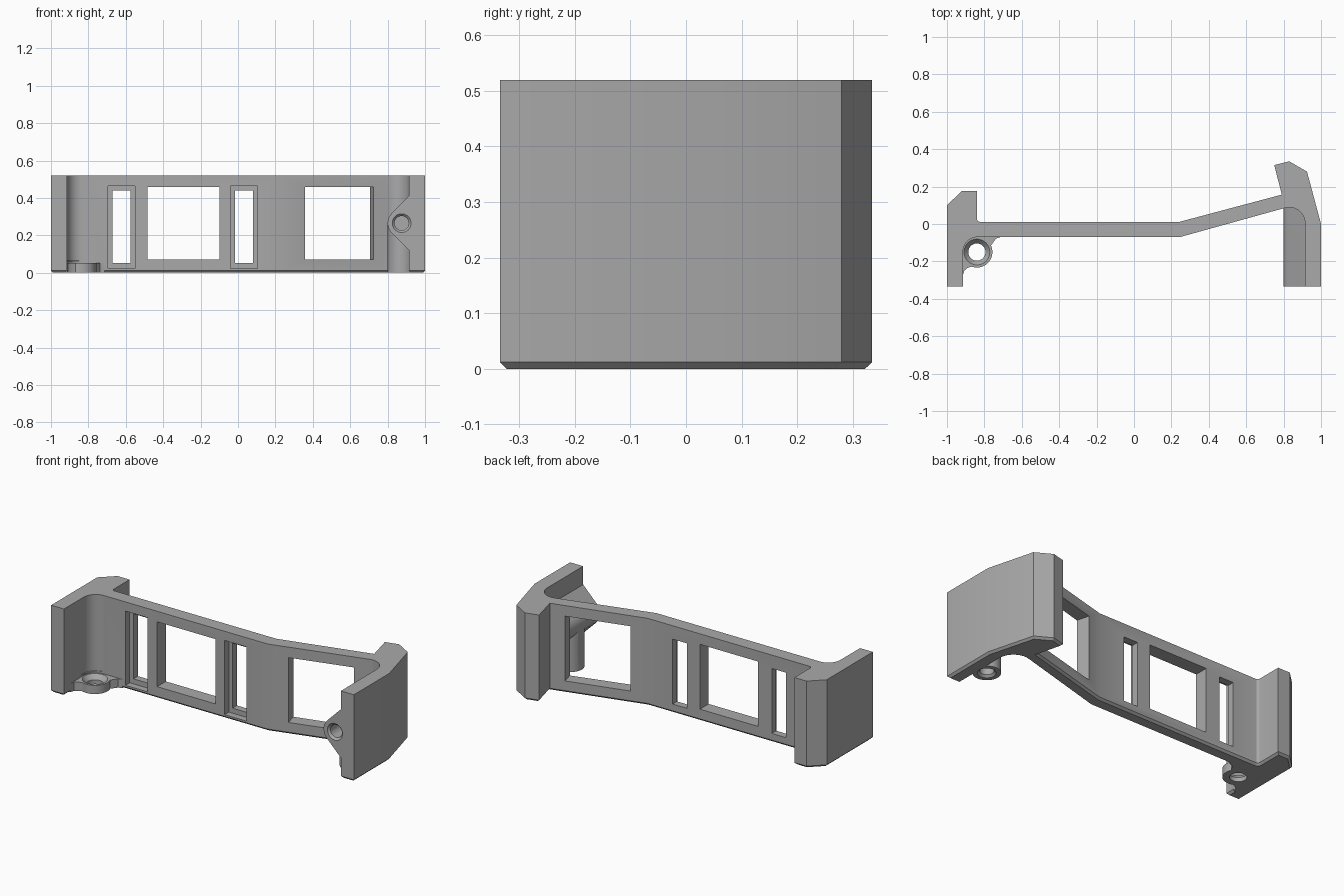
import bpy, bmesh, math
from mathutils import Matrix

if "Cube" in bpy.data.objects:
    bpy.data.objects.remove(bpy.data.objects["Cube"])

HEIGHT = 0.52
CHAMFER = 0.012

grey = bpy.data.materials.new("plain_grey")
grey.use_nodes = True
colour = (0.4, 0.4, 0.4, 1)
grey.diffuse_color = colour
grey.node_tree.nodes["Principled BSDF"].inputs["Base Color"].default_value = colour


def arc(cx, cy, r, start, end, steps=12):
    angles = [math.radians(start + (end - start) * i / steps) for i in range(steps + 1)]
    return [(cx + r * math.cos(a), cy + r * math.sin(a)) for a in angles]


def finish(bm, name):
    bmesh.ops.recalc_face_normals(bm, faces=bm.faces)
    mesh = bpy.data.meshes.new(name)
    bm.to_mesh(mesh)
    bm.free()
    mesh.materials.append(grey)
    obj = bpy.data.objects.new(name, mesh)
    bpy.context.collection.objects.link(obj)
    return obj


def prism(name, profile, low, high, axis="z", chamfer=0):
    """Extrude a profile along z, or an x-z profile along y."""
    bm = bmesh.new()
    if axis == "z":
        verts, step = [bm.verts.new((a, b, low)) for a, b in profile], (0, 0, high - low)
    else:
        verts, step = [bm.verts.new((a, low, b)) for a, b in profile], (0, high - low, 0)
    face = bm.faces.new(verts)
    new = bmesh.ops.extrude_face_region(bm, geom=[face])["geom"]
    bmesh.ops.translate(bm, vec=step, verts=[v for v in new if isinstance(v, bmesh.types.BMVert)])
    if chamfer:
        edges = [e for e in bm.edges if all(abs(v.co.z - low) < 1e-5 for v in e.verts)]
        bmesh.ops.bevel(bm, geom=edges, offset=chamfer, segments=1, affect="EDGES")
    return finish(bm, name)


def box(name, x0, x1, y0, y1, z0, z1):
    return prism(name, [(x0, y0), (x1, y0), (x1, y1), (x0, y1)], z0, z1)


def cone(name, centre, r_low, r_high, depth, along_y=False):
    bm = bmesh.new()
    turn = Matrix.Rotation(math.radians(-90), 4, "X") if along_y else Matrix()
    bmesh.ops.create_cone(bm, cap_ends=True, segments=48, radius1=r_low, radius2=r_high,
                          depth=depth, matrix=Matrix.Translation(centre) @ turn)
    return finish(bm, name)


def combine(target, tool, operation):
    mod = target.modifiers.new(operation.lower(), "BOOLEAN")
    mod.operation, mod.solver, mod.object = operation, "EXACT", tool
    bpy.ops.object.select_all(action="DESELECT")
    bpy.context.view_layer.objects.active = target
    target.select_set(True)
    bpy.ops.object.modifier_apply(modifier=mod.name)
    bpy.data.objects.remove(tool)


# Bracket body: two end legs joined by a bent web
outline = [(-1, -0.335), (-0.915, -0.335)]
outline += arc(-0.835, -0.15, 0.08, 180, 90)
outline += [(0.245, -0.07)]
outline += arc(0.83, 0.005, 0.084, 105, 0)
outline += [(0.914, -0.335), (1, -0.335), (1, 0), (0.925, 0.28), (0.83, 0.335),
            (0.75, 0.315), (0.79, 0.157), (0.245, 0.012)]
outline += arc(-0.825, 0.027, 0.015, 270, 180, 4)
outline += [(-0.84, 0.177), (-0.92, 0.177), (-1, 0.1)]
body = prism("bracket", outline, 0, HEIGHT, chamfer=CHAMFER)

# Horizontal screw boss on the left leg
bx, bz, br = 0.875, 0.265, 0.075
boss = [(0.95, 0.45), (bx + 0.039, 0.41)] + arc(bx, bz, br, 135, 225) \
    + [(bx + 0.039, 0.12), (0.95, 0.085)]
combine(body, prism("screw_boss", boss, -0.3349, 0.09, axis="y"), "UNION")

# Vertical post below the boss
post_y = -0.16
combine(body, cone("post", (bx, post_y, bz / 2), br, br, bz), "UNION")

# Screw tab in the corner of the right leg
tx, ty = -0.84, -0.15
tab = [(-0.96, -0.04), (-0.96, -0.275), (-0.915, -0.275), (-0.908, -0.25), (-0.89, -0.235)]
tab += arc(tx, ty, 0.083, 250, 385, 20)
tab += [(-0.75, -0.095), (-0.738, -0.078), (-0.715, -0.07), (-0.715, -0.04)]
combine(body, prism("screw_tab", tab, 0, 0.052), "UNION")

# Screw holes with countersinks
cutters = [
    cone("tab_hole", (tx, ty, 0), 0.046, 0.046, 0.2),
    cone("tab_countersink", (tx, ty, 0.045), 0.046, 0.08, 0.04),
    cone("boss_hole", (bx, -0.3, bz), 0.038, 0.038, 0.25, True),
    cone("boss_countersink", (bx, -0.335, bz), 0.062, 0.038, 0.024, True),
    cone("post_hole", (bx, post_y, 0.05), 0.038, 0.038, 0.22),
    cone("post_countersink", (bx, post_y, 0), 0.062, 0.038, 0.024),
]

# Two stepped slots and two plain windows in the web
for x in (-0.6225, 0.0325):
    cutters.append(box("slot", x - 0.0475, x + 0.0475, -0.2, 0.1, 0.052, 0.44))
    cutters.append(box("slot_step", x - 0.072, x + 0.072, -0.2, -0.03, 0.022, 0.465))
cutters.append(box("window", -0.485, -0.1, -0.2, 0.1, 0.07, 0.457))
slanted = box("slanted_window", -0.189, 0.189, -0.06, 0.14, 0.07, 0.457)
slanted.data.transform(Matrix.Translation((0.5425, 0.009, 0))
                       @ Matrix.Rotation(math.atan2(0.145, 0.545), 4, "Z"))
cutters.append(slanted)

for cutter in cutters:
    combine(body, cutter, "DIFFERENCE")

bpy.ops.object.shade_smooth_by_angle(angle=math.radians(25))
